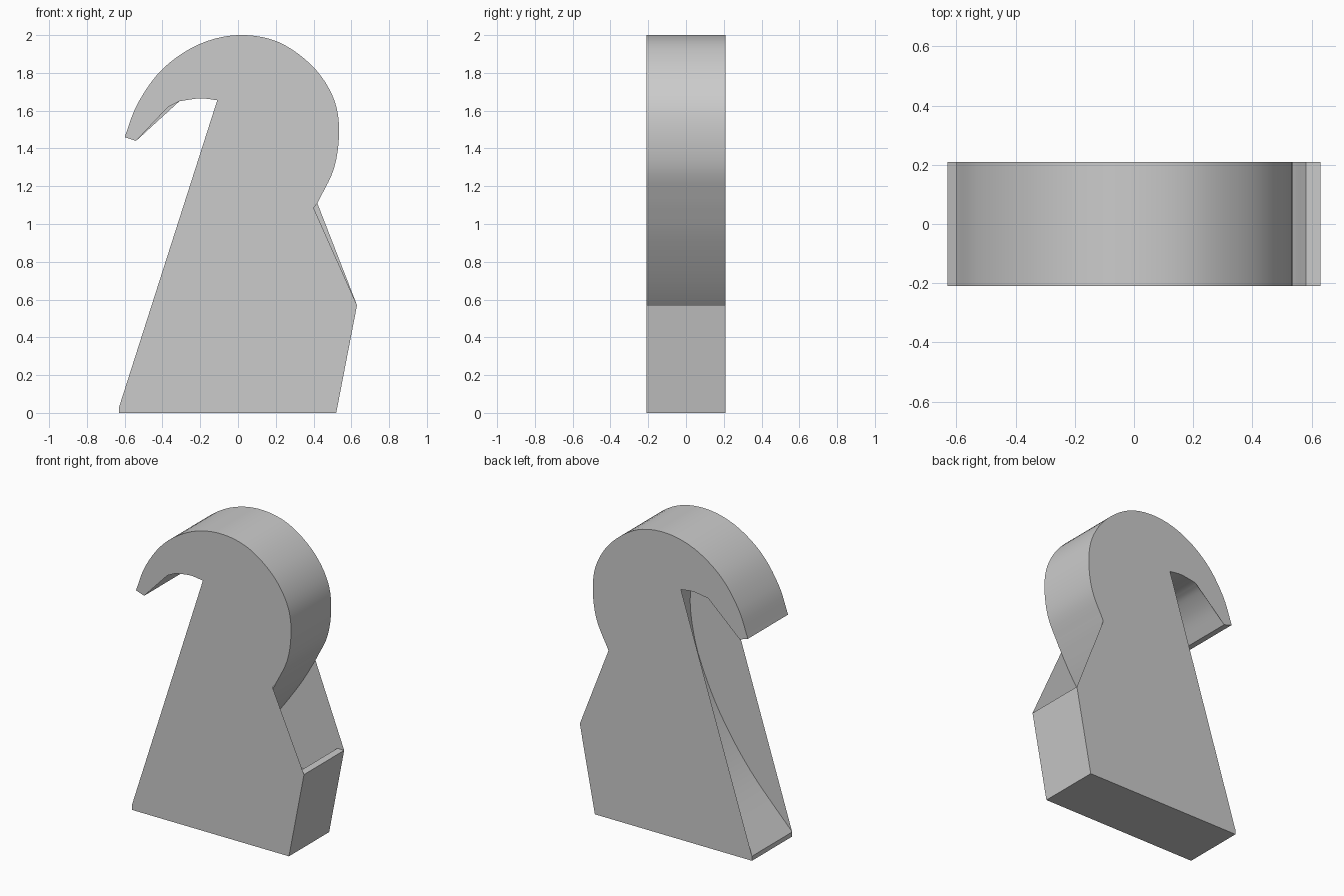
import bpy
from mathutils import Vector

if "Cube" in bpy.data.objects:
    bpy.data.objects.remove(bpy.data.objects["Cube"])

DEPTH = 0.21


def spline(pts, steps=5):
    # Smooth curve through the points (Catmull-Rom)
    p = [Vector(q) for q in pts]
    p = [2 * p[0] - p[1]] + p + [2 * p[-1] - p[-2]]
    out = []
    for a, b, c, d in zip(p, p[1:], p[2:], p[3:]):
        for i in range(steps):
            t = i / steps
            out.append(0.5 * (2 * b + (c - a) * t + (2 * a - 5 * b + 4 * c - d) * t * t
                              + (3 * b - a - 3 * c + d) * t ** 3))
    return [tuple(q) for q in out] + [tuple(pts[-1])]


def add_mesh(name, verts, faces):
    me = bpy.data.meshes.new(name)
    me.from_pydata(verts, [], faces)
    me.update()
    ob = bpy.data.objects.new(name, me)
    bpy.context.collection.objects.link(ob)
    return ob


# Profile pieces, clockwise from the hook tip
outer_arc = spline([(-0.60, 1.46), (-0.53, 1.64), (-0.40, 1.82), (-0.21, 1.95), (0, 2.0),
                    (0.21, 1.965), (0.39, 1.84), (0.50, 1.68), (0.535, 1.51),
                    (0.51, 1.30), (0.42, 1.11)])
outer_stem = spline([(0.42, 1.11), (0.30, 0.91), (0.10, 0.64), (-0.15, 0.37)])[1:]
foot_top = spline([(0.37, 0.37), (0.47, 0.395), (0.53, 0.46), (0.58, 0.57)])
foot = [(0.63, 0.57), (0.52, 0), (-0.63, 0), (-0.63, 0.03)]
inner_stem = spline([(-0.63, 0.03), (-0.32, 0.36), (-0.10, 0.68), (0.04, 0.98),
                     (0.10, 1.20), (0.115, 1.40), (0.07, 1.54), (-0.11, 1.655)])[1:-1]
hook_under = spline([(-0.11, 1.655), (-0.20, 1.665), (-0.31, 1.65)])
hook_inner = spline([(-0.31, 1.65), (-0.37, 1.625), (-0.46, 1.55), (-0.54, 1.44)])[1:]

# Side walls follow the curved stroke, tucked in behind the flat plates
loop = outer_arc + outer_stem + foot_top + foot + inner_stem + hook_under + hook_inner
n = len(loop)
walls = add_mesh("side_walls",
                 [(x, y, z) for y in (-DEPTH, DEPTH) for x, z in loop],
                 [(i, i + n, (i + 1) % n + n, (i + 1) % n) for i in range(n)])
bpy.context.view_layer.objects.active = walls
walls.select_set(True)
bpy.ops.object.shade_smooth_by_angle(angle=0.5)

# Flat plates bridge straight across the concave sides of the stroke
for name, y, extra, notch in (("front_plate", -DEPTH, [(-0.37, 1.62)], [(0.40, 1.085)]),
                              ("back_plate", DEPTH, [], [])):
    poly = outer_arc + notch + foot + hook_under + extra + [(-0.54, 1.44)]
    order = list(range(len(poly)))
    add_mesh(name, [(x, y, z) for x, z in poly], [order[::-1] if y < 0 else order])
